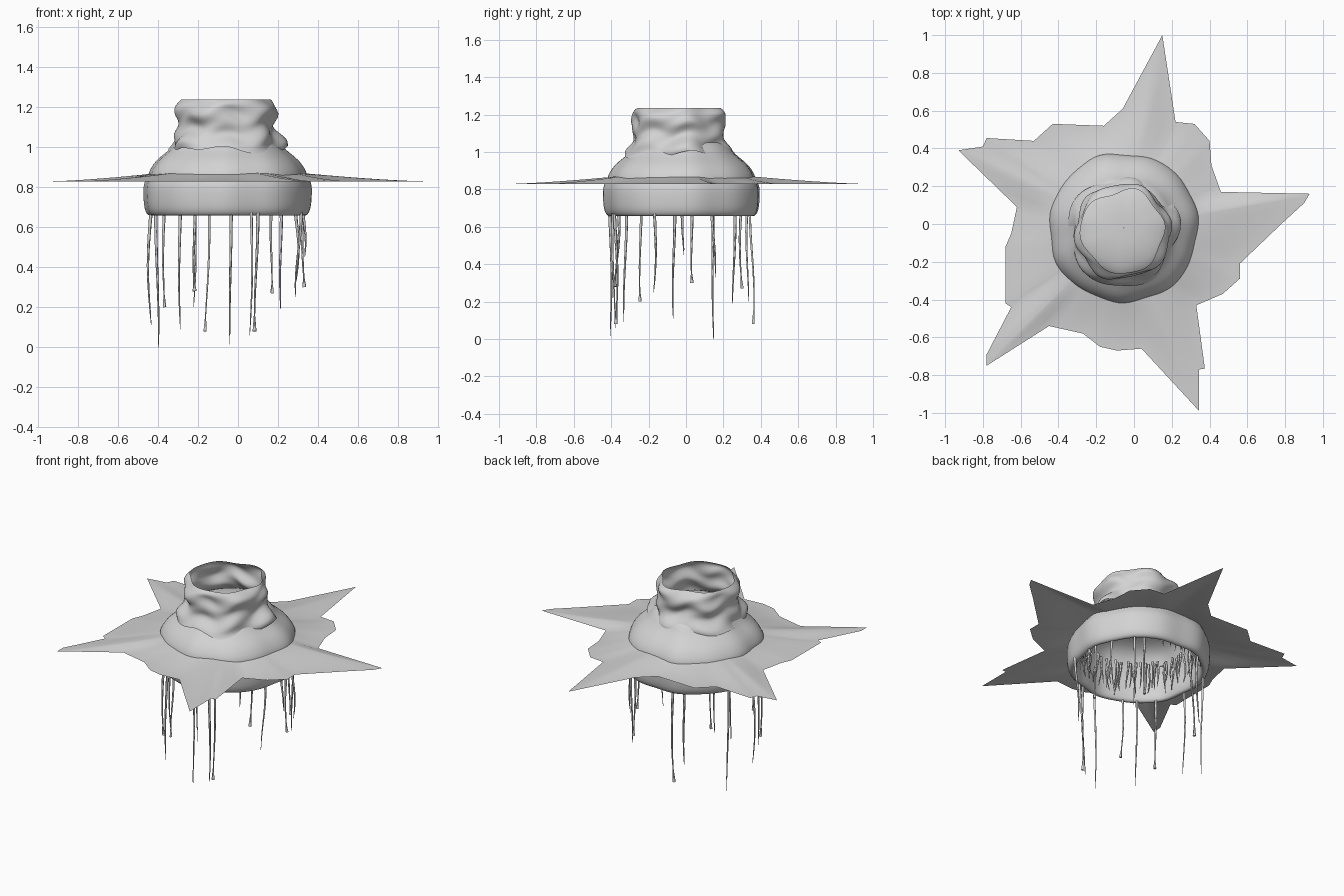
import bpy, bmesh, math, random
from math import sin, cos, radians, tau
from mathutils import Vector

random.seed(4)
if "Cube" in bpy.data.objects:
    bpy.data.objects.remove(bpy.data.objects["Cube"], do_unlink=True)

grey = bpy.data.materials.new("pale_grey")
grey.use_nodes = True
grey.diffuse_color = (0.65, 0.65, 0.65, 1)
grey.node_tree.nodes["Principled BSDF"].inputs["Base Color"].default_value = grey.diffuse_color

SEGMENTS = 80
BODY = Vector((-0.055, -0.02, 0))
COLLAR = Vector((-0.06, -0.04, 0))


def activate(obj):
    bpy.context.collection.objects.link(obj)
    bpy.ops.object.select_all(action='DESELECT')
    obj.select_set(True)
    bpy.context.view_layer.objects.active = obj


def finish(name, bm):
    mesh = bpy.data.meshes.new(name)
    bm.to_mesh(mesh)
    bm.free()
    mesh.materials.append(grey)
    activate(bpy.data.objects.new(name, mesh))
    bpy.ops.object.shade_smooth_by_angle(angle=radians(50))


def bridge(bm, rings):
    for low, high in zip(rings, rings[1:]):
        n = len(low)
        for i in range(n):
            j = (i + 1) % n
            bm.faces.new((low[i], low[j], high[j], high[i]))


def refine(profile, steps=3):
    """Smoothly subdivide a profile of radius and height pairs."""
    pts = [Vector(p) for p in profile]
    out = []
    for i in range(len(pts) - 1):
        a, b = pts[i], pts[i + 1]
        before, after = pts[max(i - 1, 0)], pts[min(i + 2, len(pts) - 1)]
        for s in range(steps):
            t = s / steps
            m, n = (b - before) / 2, (after - a) / 2
            out.append(a * (2*t**3 - 3*t*t + 1) + m * (t**3 - 2*t*t + t)
                       + b * (3*t*t - 2*t**3) + n * (t**3 - t*t))
    return out + [pts[-1]]


def lobed_loft(name, center, profile, wobble, lift=None):
    bm = bmesh.new()
    rings = []
    for r, z in refine(profile):
        ring = []
        for i in range(SEGMENTS):
            a = tau * i / SEGMENTS
            rr = max(r, 0.001) * (1 + wobble(a, z))
            zz = z + (lift(a, z) if lift else 0)
            ring.append(bm.verts.new(center + Vector((rr * cos(a), rr * sin(a), zz))))
        rings.append(ring)
    bridge(bm, rings)
    finish(name, bm)


def body_wobble(a, z):
    return 0.014 * sin(7 * a + 0.6) + 0.01 * sin(4 * a + 2 + 4 * z) + 0.006 * sin(11 * a)


def flare(z):
    return min(max(0, (1.08 - z) / 0.08), 1)


def collar_wobble(a, z):
    folds = 0.035 * sin(6 * a + 0.4) + 0.018 * sin(4 * a + 1 - 14 * z)
    twist = 0.032 * sin(3 * a + 45 * z) + 0.02 * sin(5 * a - 60 * z)
    return folds * (1 - 0.6 * flare(z)) + twist + 0.06 * flare(z) * cos(5 * (a - 0.2))


def collar_lift(a, z):
    ripple = 0.012 * sin(3 * a + 1) + 0.01 * sin(7 * a)
    return ripple * min(1, (1.235 - z) / 0.06)


# Dome rising through the brim, its top forming the floor of the collar
lobed_loft("dome", BODY, [(.395, .82), (.393, .87), (.355, .93), (.285, .99), (.23, 1.05),
                          (.12, 1.08), (0, 1.085)], body_wobble)

# Hollow skirt with an inner vault and a rolled rim
lobed_loft("skirt", BODY, [(0, 1.01), (.22, .98), (.32, .92), (.365, .8), (.36, .71), (.37, .663),
                           (.395, .66), (.413, .69), (.42, .75), (.418, .81), (.4, .855)],
           body_wobble)

# Crumpled open collar
lobed_loft("collar", COLLAR, [(.29, .985), (.276, 1.02), (.25, 1.065), (.242, 1.105), (.248, 1.145),
                              (.246, 1.19), (.236, 1.215), (.218, 1.235)],
           collar_wobble, collar_lift)

# Wide ragged star brim
OUTLINE = [(.93, .16), (.9, .11), (.78, 0), (.56, -.21), (.56, -.29), (.47, -.37), (.33, -.43),
           (.375, -.765), (.345, -.77), (.345, -.99), (.04, -.66), (-.09, -.67), (-.18, -.65),
           (-.27, -.58), (-.45, -.54), (-.78, -.75), (-.78, -.69), (-.65, -.44), (-.68, -.42),
           (-.68, -.12), (-.65, -.05), (-.62, .09), (-.93, .39), (-.8, .41), (-.78, .455),
           (-.53, .44), (-.43, .53), (-.16, .52), (-.06, .61), (.15, 1), (.22, .54),
           (.32, .53), (.4, .44), (.41, .31), (.46, .17)]
edge = []
for i, p in enumerate(OUTLINE):
    a, b = Vector((*p, 0)), Vector((*OUTLINE[(i + 1) % len(OUTLINE)], 0))
    edge += [a.lerp(b, s / 4) for s in range(4)]
bm = bmesh.new()
rings = []
for k in range(9):
    t = k / 8
    ring = []
    for p in edge:
        out = p - BODY
        q = BODY + (out.normalized() * 0.35).lerp(out, t)
        a = math.atan2(out.y, out.x)
        q.z = 0.828 + 0.044 * (1 - t) ** 1.5 + 0.006 * sin(5 * a) * t * (1 - t)
        ring.append(bm.verts.new(q))
    rings.append(ring)
bridge(bm, rings)
finish("star_brim", bm)


def strands(name, specs, thickness):
    """Tapered hanging strands: angle, radius, top, bottom, flared tip."""
    curve = bpy.data.curves.new(name, 'CURVE')
    curve.dimensions = '3D'
    curve.bevel_depth = thickness
    curve.bevel_resolution = 0
    curve.use_fill_caps = True
    for angle, radius, top, bottom, flared in specs:
        spline = curve.splines.new('POLY')
        count = 9
        spline.points.add(count - 1)
        phase, sway = random.uniform(0, tau), random.uniform(.006, .014)
        for k, point in enumerate(spline.points):
            t = k / (count - 1)
            a = radians(angle) + sway * 3 * sin(phase + 3 * t) * t
            r = radius + sway * sin(phase + 4 * t)
            point.co = (BODY.x + r * cos(a), BODY.y + r * sin(a), top + (bottom - top) * t, 1)
            point.radius = 1 - 0.7 * t
        spline.points[-1].radius = 1.1 if flared else 0.15
    activate(bpy.data.objects.new(name, curve))
    bpy.ops.object.convert(target='MESH')
    mesh = bpy.context.view_layer.objects.active.data
    mesh.materials.clear()
    mesh.materials.append(grey)


# Long strands hanging below the skirt
PLAIN = [(155, 0), (273, .015), (288, .06), (186, .11), (232, .09), (115, .2), (46, .19),
         (338, .25), (25, .33), (0, .45)]
FLARED = [(293, .08), (104, .08), (215, .2), (245, .28), (55, .27), (8, .3)]
strands("long_strands", [(a, .385, .7, z, pairs is FLARED)
                         for pairs in (PLAIN, FLARED) for a, z in pairs], 0.009)

# Short fringe inside the skirt
fringe = [(i * 4 + random.uniform(-2, 2), random.uniform(.3, .345), .88,
           random.uniform(.665, .72), False) for i in range(90)]
strands("inner_fringe", fringe, 0.008)
